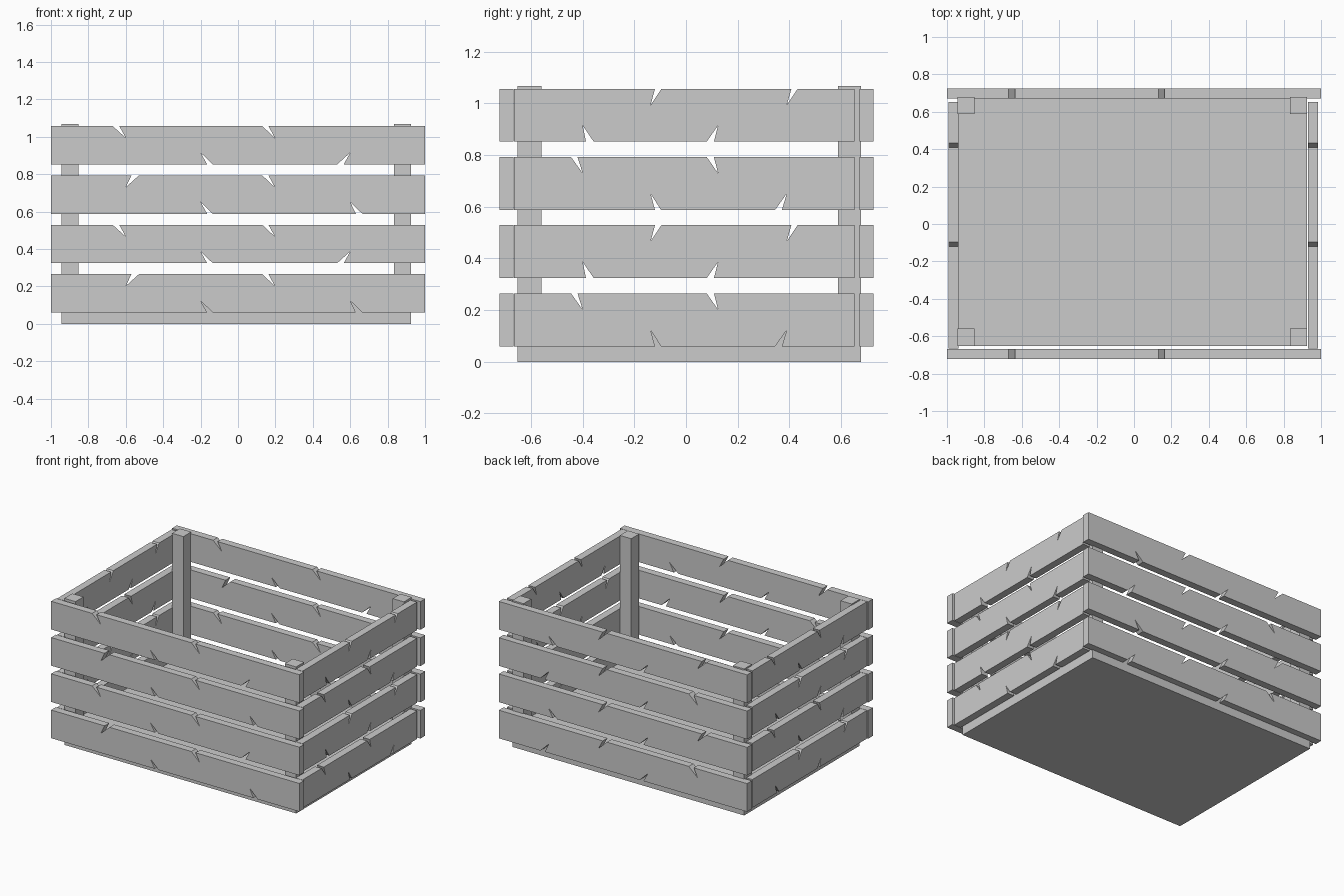
import bpy, bmesh

if "Cube" in bpy.data.objects:
    bpy.data.objects.remove(bpy.data.objects["Cube"])

H = 0.205          # slat height
PITCH = 0.264      # slat spacing
Z0 = 0.06          # bottom of the lowest slat
TIP = 0.063        # crack depth


def new_object(name, bm):
    bmesh.ops.recalc_face_normals(bm, faces=bm.faces[:])
    me = bpy.data.meshes.new(name)
    bm.to_mesh(me)
    bm.free()
    ob = bpy.data.objects.new(name, me)
    bpy.context.collection.objects.link(ob)
    return ob


def box(name, x0, x1, y0, y1, z0, z1):
    bm = bmesh.new()
    bmesh.ops.create_cube(bm, size=1)
    for v in bm.verts:
        v.co.x = x1 if v.co.x > 0 else x0
        v.co.y = y1 if v.co.y > 0 else y0
        v.co.z = z1 if v.co.z > 0 else z0
    return new_object(name, bm)


def slat(name, u0, u1, z, bottom, top, d0, d1, along_x):
    """Cracked board: each crack is (edge start, tip, edge end) along its length."""
    pts = [(u0, z)]
    for a, t, b in bottom:
        pts += [(a, z), (t, z + TIP), (b, z)]
    pts += [(u1, z), (u1, z + H)]
    for a, t, b in reversed(top):
        pts += [(b, z + H), (t, z + H - TIP), (a, z + H)]
    pts.append((u0, z + H))
    bm = bmesh.new()
    vs = [bm.verts.new((u, d0, h) if along_x else (d0, u, h)) for u, h in pts]
    face = bm.faces.new(vs)
    ext = bmesh.ops.extrude_face_region(bm, geom=[face], use_keep_orig=True)
    move = (0, d1 - d0, 0) if along_x else (d1 - d0, 0, 0)
    bmesh.ops.translate(bm, vec=move,
                        verts=[g for g in ext["geom"] if isinstance(g, bmesh.types.BMVert)])
    return new_object(name, bm)


# crack patterns (bottom edge, top edge), alternating from the lowest slat up
long_cracks = [
    ([(-0.165, -0.20, -0.135), (0.63, 0.60, 0.665)],
     [(-0.57, -0.60, -0.53), (0.13, 0.197, 0.163)]),
    ([(-0.165, -0.20, -0.135), (0.53, 0.60, 0.565)],
     [(-0.67, -0.60, -0.635), (0.13, 0.197, 0.163)]),
]
short_cracks = [
    ([(-0.12, -0.137, -0.097), (0.345, 0.39, 0.371)],
     [(-0.445, -0.40, -0.42), (0.08, 0.124, 0.108)]),
    ([(-0.387, -0.40, -0.357), (0.08, 0.124, 0.108)],
     [(-0.12, -0.137, -0.095), (0.408, 0.39, 0.432)]),
]

# four rows of slats on all four sides
for i in range(4):
    z = Z0 + i * PITCH
    for side, d0, d1 in (("front", -0.722, -0.668), ("back", 0.671, 0.725)):
        slat(f"{side}_slat_{i + 1}", -1, 1, z, *long_cracks[i % 2], d0, d1, True)
    for side, d0, d1 in (("left", -0.992, -0.938), ("right", 0.931, 0.985)):
        slat(f"{side}_slat_{i + 1}", -0.665, 0.653, z, *short_cracks[i % 2], d0, d1, False)

# floor panel
box("floor", -0.943, 0.925, -0.652, 0.678, 0, 0.14)

# corner posts
for xn, x0, x1 in (("left", -0.943, -0.852), ("right", 0.834, 0.925)):
    for yn, y0, y1 in (("front", -0.652, -0.56), ("back", 0.588, 0.678)):
        box(f"{yn}_{xn}_post", x0, x1, y0, y1, 0.001, 1.067)
